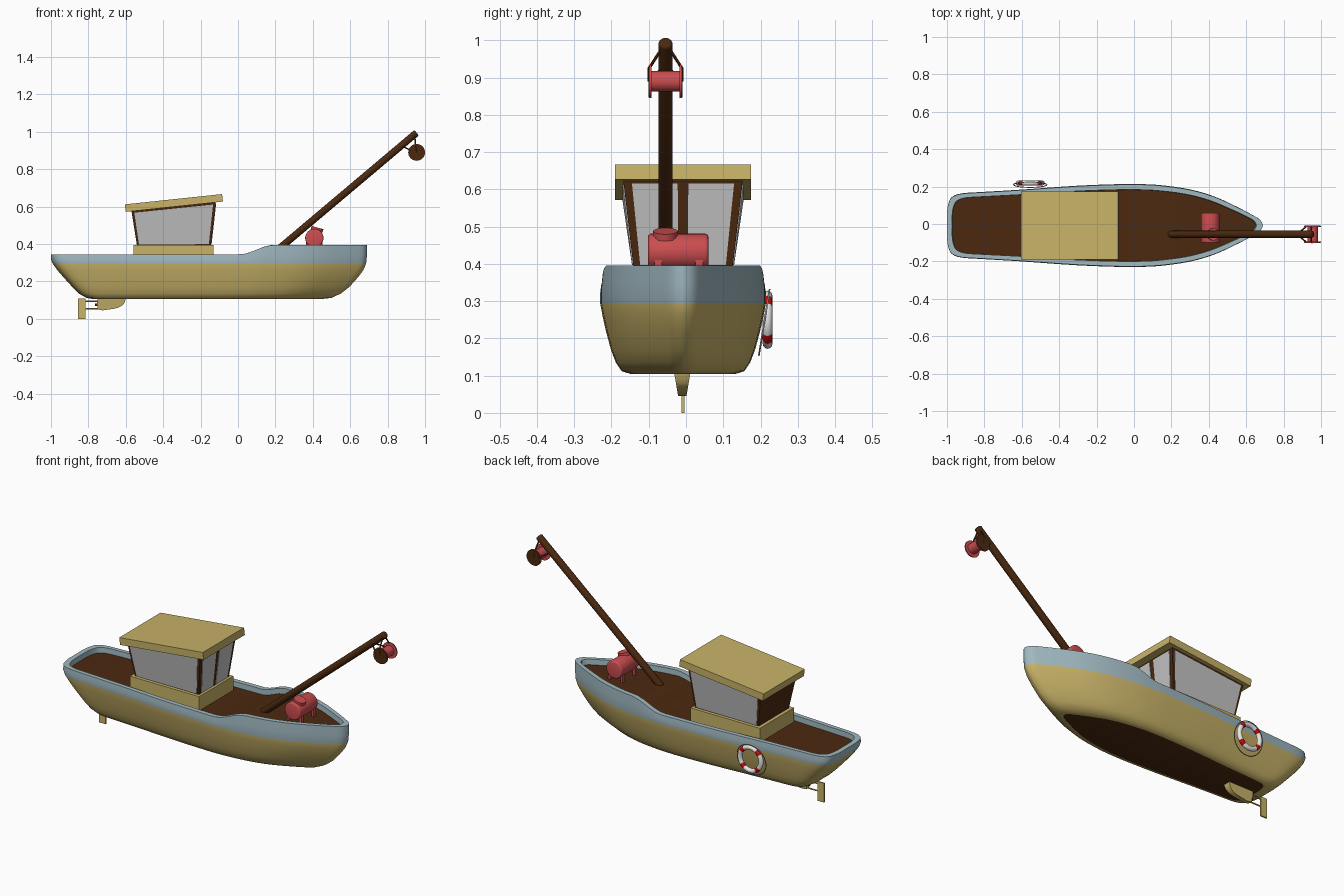
import bpy, bmesh, math
from mathutils import Vector, Matrix

cube = bpy.data.objects.get("Cube")
if cube:
    bpy.data.objects.remove(cube)

CY = -0.008  # centreline of the boat


def material(name, r, g, b):
    m = bpy.data.materials.new(name)
    m.use_nodes = True
    m.diffuse_color = (r, g, b, 1)
    node = next(n for n in m.node_tree.nodes if n.type == 'BSDF_PRINCIPLED')
    node.inputs["Base Color"].default_value = (r, g, b, 1)
    return m


TAN = material("tan paint", .58, .45, .14)
BLUE = material("pale blue paint", .35, .48, .53)
BROWN = material("dark brown wood", .07, .022, .005)
GLASS = material("grey glass", .55, .55, .55)
RED = material("soft red metal", .60, .075, .08)
WHITE = material("white", .8, .8, .8)
BAND = material("bright red", .6, .003, .003)
ROPE = material("grey rope", .3, .3, .3)


def finish(name, bm, mats, angle=35):
    bmesh.ops.recalc_face_normals(bm, faces=bm.faces)
    me = bpy.data.meshes.new(name)
    bm.to_mesh(me)
    bm.free()
    ob = bpy.data.objects.new(name, me)
    bpy.context.collection.objects.link(ob)
    for m in mats:
        me.materials.append(m)
    bpy.ops.object.select_all(action='DESELECT')
    ob.select_set(True)
    bpy.context.view_layer.objects.active = ob
    if angle:
        bpy.ops.object.shade_smooth_by_angle(angle=math.radians(angle))
    return ob


def solid(name, low, high, mat):
    """Six-sided block between two matching quads."""
    bm = bmesh.new()
    a = [bm.verts.new(p) for p in low]
    b = [bm.verts.new(p) for p in high]
    bm.faces.new(a)
    bm.faces.new(b)
    for i in range(4):
        j = (i + 1) % 4
        bm.faces.new((a[i], a[j], b[j], b[i]))
    return finish(name, bm, [mat], 0)


def quad(x0, x1, half, z0, z1, y=CY):
    return [Vector(p) for p in ((x0, y - half, z0), (x1, y - half, z1),
                                (x1, y + half, z1), (x0, y + half, z0))]


def box(name, x0, x1, half, z0, z1, mat, y=CY):
    return solid(name, quad(x0, x1, half, z0, z0, y), quad(x0, x1, half, z1, z1, y), mat)


def rod(name, p, q, r, mat, sides=24, bevel=0):
    p, q = Vector(p), Vector(q)
    d = q - p
    bm = bmesh.new()
    rot = Matrix.Translation((p + q) / 2) @ d.to_track_quat('Z', 'Y').to_matrix().to_4x4()
    bmesh.ops.create_cone(bm, cap_ends=True, segments=sides, radius1=r, radius2=r,
                          depth=d.length, matrix=rot)
    if bevel:
        ends = [e for e in bm.edges if any(len(f.verts) > 4 for f in e.link_faces)]
        bmesh.ops.bevel(bm, geom=ends, offset=bevel, segments=3, profile=.5, affect='EDGES')
    return finish(name, bm, [mat])


def ring(name, centre, major, minor, tilt, mats, rule=lambda a: 0, n=64, m=12):
    """Torus standing in the xz plane, coloured by angle."""
    bm = bmesh.new()
    place = Matrix.Translation(centre) @ Matrix.Rotation(tilt, 4, 'X')
    rows = []
    for i in range(n):
        a = math.tau * i / n
        row = []
        for j in range(m):
            b = math.tau * j / m
            r = major + minor * math.cos(b)
            row.append(bm.verts.new(place @ Vector((r * math.cos(a), minor * math.sin(b), r * math.sin(a)))))
        rows.append(row)
    for i in range(n):
        for j in range(m):
            k, l = (i + 1) % n, (j + 1) % m
            f = bm.faces.new((rows[i][j], rows[k][j], rows[k][l], rows[i][l]))
            f.material_index = rule(math.tau * (i + .5) / n)
    return finish(name, bm, mats, 60)


def smooth_path(pts, steps=3):
    """Catmull-Rom refinement of a short list of points."""
    out = []
    for i in range(len(pts) - 1):
        a, b, c, d = (Vector(pts[max(0, min(len(pts) - 1, i + k))]) for k in (-1, 0, 1, 2))
        for s in range(steps):
            t = s / steps
            out.append(.5 * (2 * b + (c - a) * t + (2 * a - 5 * b + 4 * c - d) * t * t
                             + (3 * b - a - 3 * c + d) * t ** 3))
    return out + [Vector(pts[-1])]


def sheer(x):
    t = max(0, min(1, (x - .01) / .18))
    return .345 + .05 * t * t * (3 - 2 * t)


# Hull: one deck outline lofted through levels, then rim, inner wall and deck
outline = smooth_path([(-1, 0), (-1, .07), (-.99, .125), (-.97, .155), (-.92, .172), (-.8, .18),
                       (-.6, .192), (-.3, .213), (-.05, .222), (.05, .221), (.15, .215), (.3, .193),
                       (.43, .155), (.55, .1), (.63, .058), (.675, .03), (.69, 0)])
# z, stern x, bow x, width factor
levels = [(.105, -.77, .44, .64), (.112, -.81, .50, .74), (.135, -.85, .55, .81), (.17, -.885, .595, .87),
          (.22, -.93, .64, .93), (.26, -.965, .67, .97), (.295, -.99, .685, 1)]
bm = bmesh.new()


def hull_ring(stern, bow, width, height):
    left, right = [], []
    for x, h in outline:
        px = stern + (x + 1) / 1.69 * (bow - stern)
        v = bm.verts.new((px, CY + h * width, height(px)))
        left.append(v)
        right.append(v if h < 1e-4 else bm.verts.new((px, CY - h * width, height(px))))
    return left, right


def strip(a, b, index):
    for i in range(len(a) - 1):
        vs = list(dict.fromkeys((a[i], a[i + 1], b[i + 1], b[i])))
        if len(vs) > 2:
            bm.faces.new(vs).material_index = index


rings = [hull_ring(s, b, w, lambda x, z=z: z) for z, s, b, w in levels]
rings.append(hull_ring(-1, .69, 1, lambda x: (.295 + sheer(x)) / 2))
rings.append(hull_ring(-1, .69, .985, sheer))
rings.append(hull_ring(-.972, .655, .865, sheer))
rings.append(hull_ring(-.97, .65, .86, lambda x: sheer(x) - .03))
for k in range(len(rings) - 1):
    for side in (0, 1):
        strip(rings[k][side], rings[k + 1][side], 0 if k < len(levels) - 1 else 1)
strip(*rings[0], 2)
strip(*rings[-1], 2)
finish("hull", bm, [TAN, BLUE, BROWN], 40)

# Cabin: plinth, flared walls and sloping roof
box("cabin_plinth", -.56, -.13, .152, .3, .395, TAN)
low = quad(-.54, -.145, .133, .39, .39)
high = quad(-.57, -.118, .161, .58, .63)
solid("cabin_walls", low, high, BROWN)
solid("cabin_roof", quad(-.6, -.08, .183, .572, .627), quad(-.605, -.085, .183, .612, .667), TAN)


def window(name, i, j, u0, u1, v0, v1):
    """Thin pane on the cabin wall running from corner i to corner j."""
    def at(u, v):
        return low[i].lerp(low[j], u).lerp(high[i].lerp(high[j], u), v)
    n = (low[j] - low[i]).cross(high[i] - low[i]).normalized()
    pane = [at(u0, v0), at(u1, v0), at(u1, v1), at(u0, v1)]
    solid(name, [p - n * .002 for p in pane], [p + n * .003 for p in pane], GLASS)


window("side_window_front", 0, 1, .03, .97, .04, .93)
window("side_window_back", 2, 3, .03, .97, .04, .93)
window("bow_window_a", 1, 2, .07, .455, .03, .94)
window("bow_window_b", 1, 2, .545, .93, .03, .94)

# Boom with rounded tip
BY = -.055
rod("boom", (.19, BY, .35), (.955, BY, .995), .019, BROWN, 24, .008)

# Hanging spool with flanges and brackets
sx, sz = .955, .89
rod("spool_drum", (sx, BY - .04, sz), (sx, BY + .04, sz), .028, RED)
for side, label in ((-1, "front"), (1, "back")):
    def y(d):
        return BY + side * d
    rod("spool_flange_" + label, (sx, y(.038), sz), (sx, y(.043), sz), .045, RED, 32)
    rod("spool_cap_" + label, (sx, y(.043), sz), (sx, y(.046), sz), .043, BROWN, 32)
    rod("bracket_upper_" + label, (.945, y(.012), .975), (.95, y(.044), .925), .004, BROWN, 8)
    rod("bracket_drop_" + label, (.95, y(.044), .927), (sx, y(.044), sz), .004, BROWN, 8)
    rod("bracket_lower_" + label, (.885, y(.012), .92), (.925, y(.044), .9), .004, BROWN, 8)

# Winch drum on the foredeck with hatch and feet
rod("winch_drum", (.408, -.102, .432), (.408, .06, .432), .049, RED, 32, .008)
rod("winch_hatch", (.42, -.055, .47), (.425, -.055, .488), .033, RED, 20)
for fx in (.37, .446):
    for fy in (-.075, .035):
        box("winch_foot", fx - .007, fx + .007, .01, .355, .41, RED, fy)

# Skeg: side profile widened across the boat
bm = bmesh.new()
profile = smooth_path([(-.75, .115), (-.75, .05), (-.69, .05), (-.64, .06), (-.61, .08), (-.598, .115)], 2)
left = [bm.verts.new((x, CY - .002 + (.012 + (z - .05) * .17), z)) for x, z in profile]
right = [bm.verts.new((x, CY - .002 - (.012 + (z - .05) * .17), z)) for x, z in profile]
bm.faces.new(left)
bm.faces.new(right)
strip(left, right, 0)
finish("skeg", bm, [TAN], 30)

# Rudder, its carriers and the propeller hub
box("rudder", -.855, -.815, .004, 0, .108, TAN)
for z in (.054, .095):
    rod("rudder_carrier", (-.82, CY, z), (-.745, CY, z), .004, TAN, 8)
rod("propeller_hub", (-.765, CY, .075), (-.745, CY, .075), .007, BROWN, 12)

# Lifebuoy with four bands and a loose rope
spot = (-.555, .219, .25)
ring("lifebuoy", spot, .065, .013, 0, [WHITE, BAND],
     lambda a: int(abs(a % (math.pi / 2) - math.pi / 4) < .2))
ring("lifebuoy_rope", (-.555, .21, .243), .089, .0025, -.16, [ROPE], n=48, m=6)
